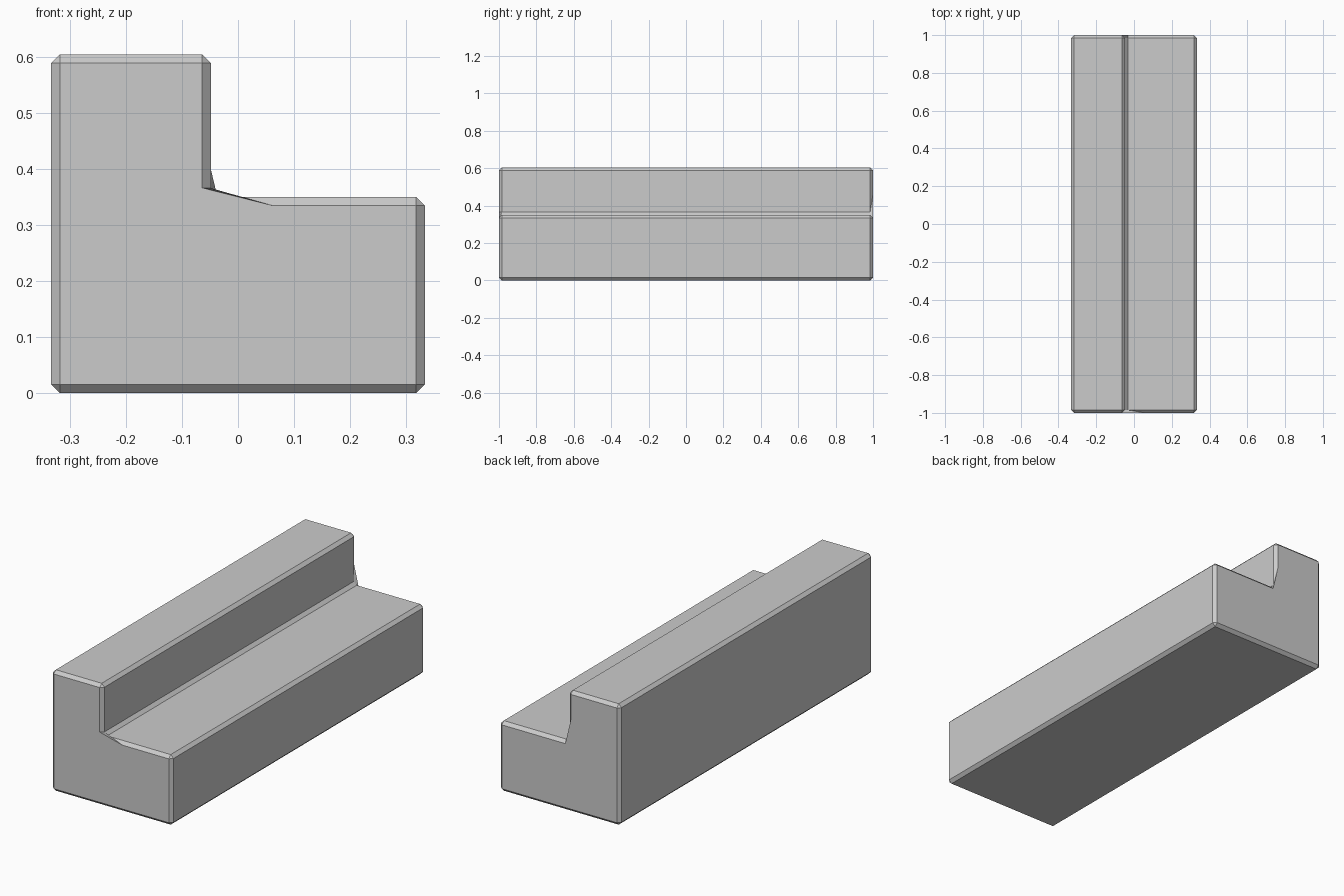
import bpy
import bmesh
from mathutils import Vector

cube = bpy.data.objects.get("Cube")
if cube:
    bpy.data.objects.remove(cube, do_unlink=True)

# Flat grey material
grey = bpy.data.materials.new("plain grey")
grey.use_nodes = True
grey.diffuse_color = (0.6, 0.6, 0.6, 1)
grey.node_tree.nodes["Principled BSDF"].inputs["Base Color"].default_value = (0.6, 0.6, 0.6, 1)

# L-shaped cross-section (x, z), counter-clockwise; index 3 is the inner corner
CHAMFER = 0.0155
HALF_LENGTH = 1.0
INNER = 3
corners = [Vector(p) for p in ((-0.333, 0), (0.333, 0), (0.333, 0.35),
                               (-0.0485, 0.35), (-0.0485, 0.604), (-0.333, 0.604))]


def section(end_inner=None):
    """Chamfered outline, or the inset end outline when the inner pair is given."""
    points = []
    for i, corner in enumerate(corners):
        before = (corners[i - 1] - corner).normalized() * CHAMFER
        after = (corners[(i + 1) % len(corners)] - corner).normalized() * CHAMFER
        if end_inner is None:
            points += [corner + before, corner + after]
        elif i == INNER:
            points += [Vector(p) for p in end_inner]
        else:
            points += [corner + before + after] * 2
    return points


# The skewed end of the inner corner chamfer differs between front and back
front_inner = ((0.061, 0.3345), (-0.064, 0.366))
back_inner = ((-0.033, 0.3345), (-0.064, 0.464))
rings = [(-HALF_LENGTH, section(front_inner)), (CHAMFER - HALF_LENGTH, section()),
         (HALF_LENGTH - CHAMFER, section()), (HALF_LENGTH, section(back_inner))]

# Loft the rings, cap both ends and merge the chamfer corners
bm = bmesh.new()
loops = [[bm.verts.new((p.x, y, p.y)) for p in points] for y, points in rings]
for a, b in zip(loops, loops[1:]):
    for i in range(len(a)):
        bm.faces.new((a[i - 1], a[i], b[i], b[i - 1]))
bm.faces.new(loops[0])
bm.faces.new(reversed(loops[-1]))
bmesh.ops.remove_doubles(bm, verts=bm.verts[:], dist=0.0001)
bmesh.ops.recalc_face_normals(bm, faces=bm.faces[:])

mesh = bpy.data.meshes.new("step_block")
bm.to_mesh(mesh)
bm.free()
mesh.materials.append(grey)
block = bpy.data.objects.new("step_block", mesh)
bpy.context.collection.objects.link(block)
